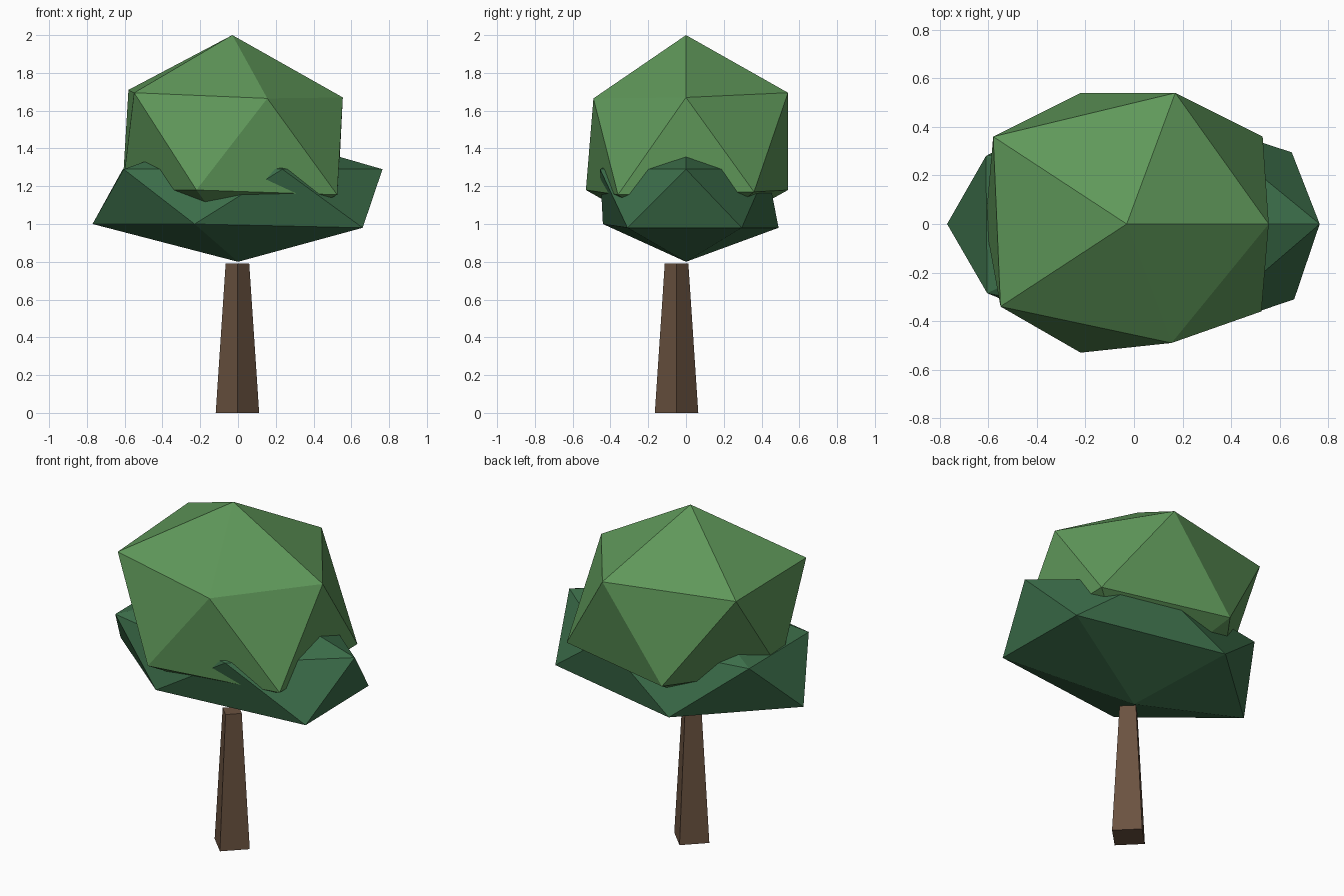
import bpy

if "Cube" in bpy.data.objects:
    bpy.data.objects.remove(bpy.data.objects["Cube"], do_unlink=True)


def material(name, rgb):
    mat = bpy.data.materials.new(name)
    mat.use_nodes = True
    mat.diffuse_color = (*rgb, 1)
    mat.node_tree.nodes["Principled BSDF"].inputs["Base Color"].default_value = (*rgb, 1)
    return mat


def foliage(name, top, upper, lower, bottom, mat):
    """Irregular 20-sided clump: two staggered rings of five between two tips."""
    n = len(upper)
    verts = [top, *upper, *lower, bottom]
    faces = []
    for i in range(n):
        j = (i + 1) % n
        u, u_next = 1 + i, 1 + j
        w, w_next = 1 + n + i, 1 + n + j
        faces += [(0, u, u_next), (u, w, u_next),
                  (w, w_next, u_next), (w, len(verts) - 1, w_next)]
    mesh = bpy.data.meshes.new(name)
    mesh.from_pydata(verts, [], faces)
    mesh.materials.append(mat)
    obj = bpy.data.objects.new(name, mesh)
    bpy.context.collection.objects.link(obj)
    return obj


bark = material("bark brown", (0.145, 0.085, 0.052))
light_leaf = material("light leaf green", (0.115, 0.314, 0.102))
dark_leaf = material("dark leaf green", (0.045, 0.155, 0.068))

# Trunk: tapered four-sided post
bpy.ops.mesh.primitive_cone_add(vertices=4, radius1=0.115, radius2=0.0625,
                                depth=0.79, location=(-0.003, -0.05, 0.395))
trunk = bpy.context.object
trunk.name = "trunk"
trunk.data.materials.append(bark)

# Upper foliage: tall, light clump (rings run counter-clockwise)
foliage("upper_foliage", (-0.03, 0, 2),
        [(0.555, 0, 1.67), (0.17, 0.54, 1.695), (-0.58, 0.36, 1.71),
         (-0.55, -0.34, 1.695), (0.155, -0.49, 1.665)],
        [(0.53, 0.36, 1.17), (-0.22, 0.54, 1.18), (-0.612, 0, 1.18),
         (-0.22, -0.53, 1.18), (0.525, -0.36, 1.155)],
        (0, 0, 0.88), light_leaf)

# Lower foliage: wide, flat, dark clump
foliage("lower_foliage", (0, 0, 1.51),
        [(0.765, 0, 1.29), (0.24, 0.43, 1.29), (-0.61, 0.28, 1.29),
         (-0.605, -0.285, 1.29), (0.235, -0.455, 1.29)],
        [(0.65, 0.295, 0.98), (-0.23, 0.49, 0.98), (-0.77, 0, 1),
         (-0.23, -0.44, 1), (0.66, -0.31, 0.98)],
        (0, 0, 0.8), dark_leaf)
